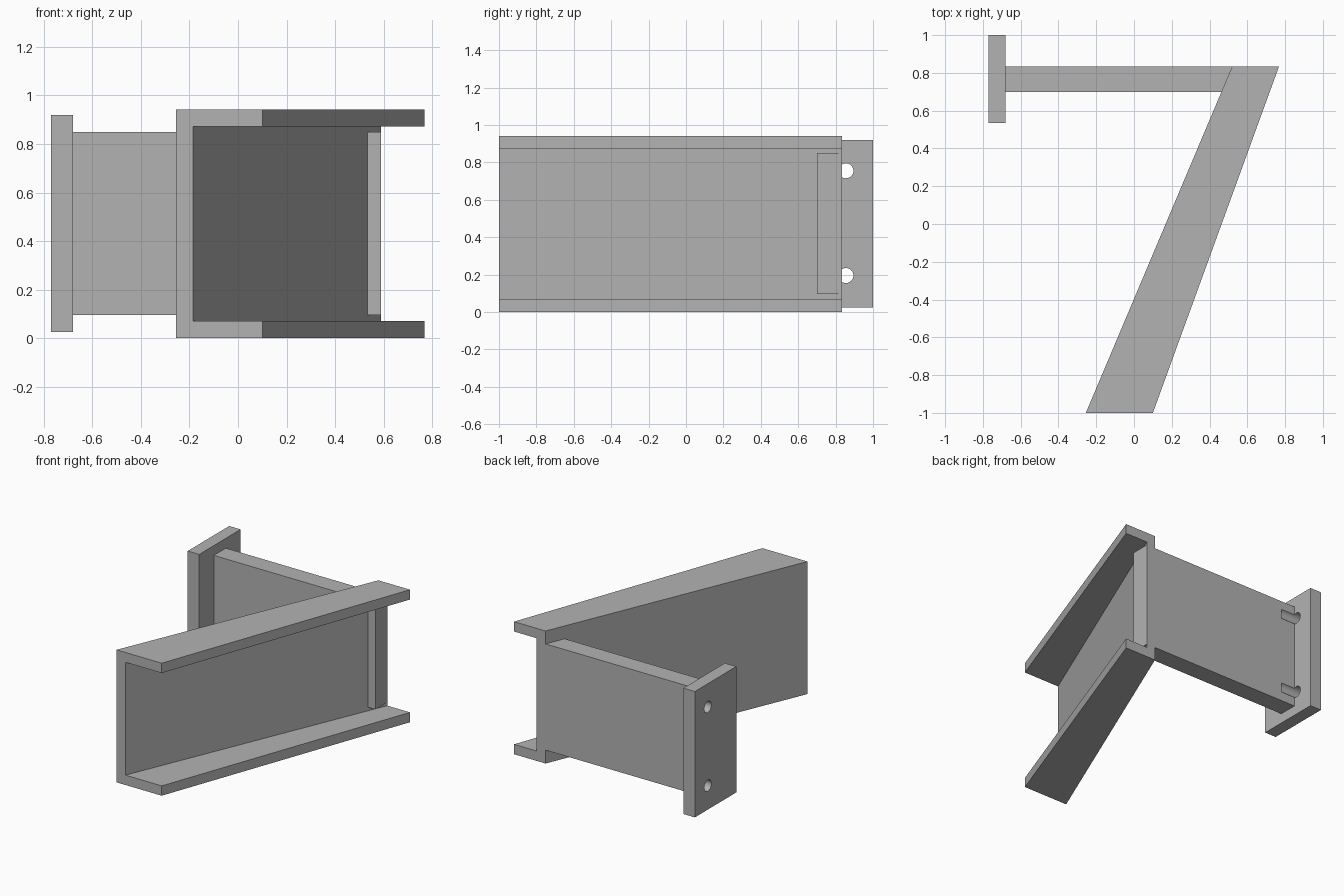
import bpy
import bmesh

cube = bpy.data.objects.get("Cube")
if cube:
    bpy.data.objects.remove(cube, do_unlink=True)

steel = bpy.data.materials.new("plain_grey_steel")
steel.use_nodes = True
grey = (0.45, 0.45, 0.45, 1.0)
steel.diffuse_color = grey
steel.node_tree.nodes["Principled BSDF"].inputs["Base Color"].default_value = grey


def loft(name, start, end):
    """Solid between two matching closed sections."""
    bm = bmesh.new()
    a = [bm.verts.new(p) for p in start]
    b = [bm.verts.new(p) for p in end]
    n = len(a)
    bm.faces.new(a)
    bm.faces.new(b[::-1])
    for i in range(n):
        j = (i + 1) % n
        bm.faces.new((a[i], b[i], b[j], a[j]))
    bmesh.ops.recalc_face_normals(bm, faces=bm.faces)
    mesh = bpy.data.meshes.new(name)
    bm.to_mesh(mesh)
    bm.free()
    obj = bpy.data.objects.new(name, mesh)
    bpy.context.collection.objects.link(obj)
    mesh.materials.append(steel)
    return obj


def box(name, x0, x1, y0, y1, z0, z1):
    def section(x):
        return [(x, y0, z0), (x, y1, z0), (x, y1, z1), (x, y0, z1)]
    return loft(name, section(x0), section(x1))


# Slanted channel with flanges that narrow toward the back
HEIGHT, WALL = 0.942, 0.07


def channel_section(y, left, right):
    web = left + WALL
    outline = [(left, 0), (right, 0), (right, WALL), (web, WALL),
               (web, HEIGHT - WALL), (right, HEIGHT - WALL),
               (right, HEIGHT), (left, HEIGHT)]
    return [(x, y, z) for x, z in outline]


loft("channel_beam", channel_section(-1, -0.255, 0.1),
     channel_section(0.835, 0.52, 0.768))

# Arm running through the channel web, and its end plate
arm = box("cross_arm", -0.68, 0.59, 0.7, 0.835, 0.095, 0.85)
plate = box("end_plate", -0.77, -0.68, 0.535, 1.0, 0.025, 0.92)

# Bolt holes through the plate, continuing as short grooves in the arm
for label, z in (("lower", 0.195), ("upper", 0.755)):
    bpy.ops.mesh.primitive_cylinder_add(
        vertices=32, radius=0.04, depth=0.28,
        location=(-0.71, 0.855, z), rotation=(0, 1.5708, 0))
    cutter = bpy.context.object
    cutter.name = label + "_hole_cutter"
    cutter.data.materials.append(steel)
    for face in cutter.data.polygons:
        face.use_smooth = len(face.vertices) == 4
    cutter.hide_render = True
    cutter.hide_set(True)
    for target in (plate, arm):
        mod = target.modifiers.new(label + "_hole", "BOOLEAN")
        mod.operation = "DIFFERENCE"
        mod.solver = "EXACT"
        mod.object = cutter
